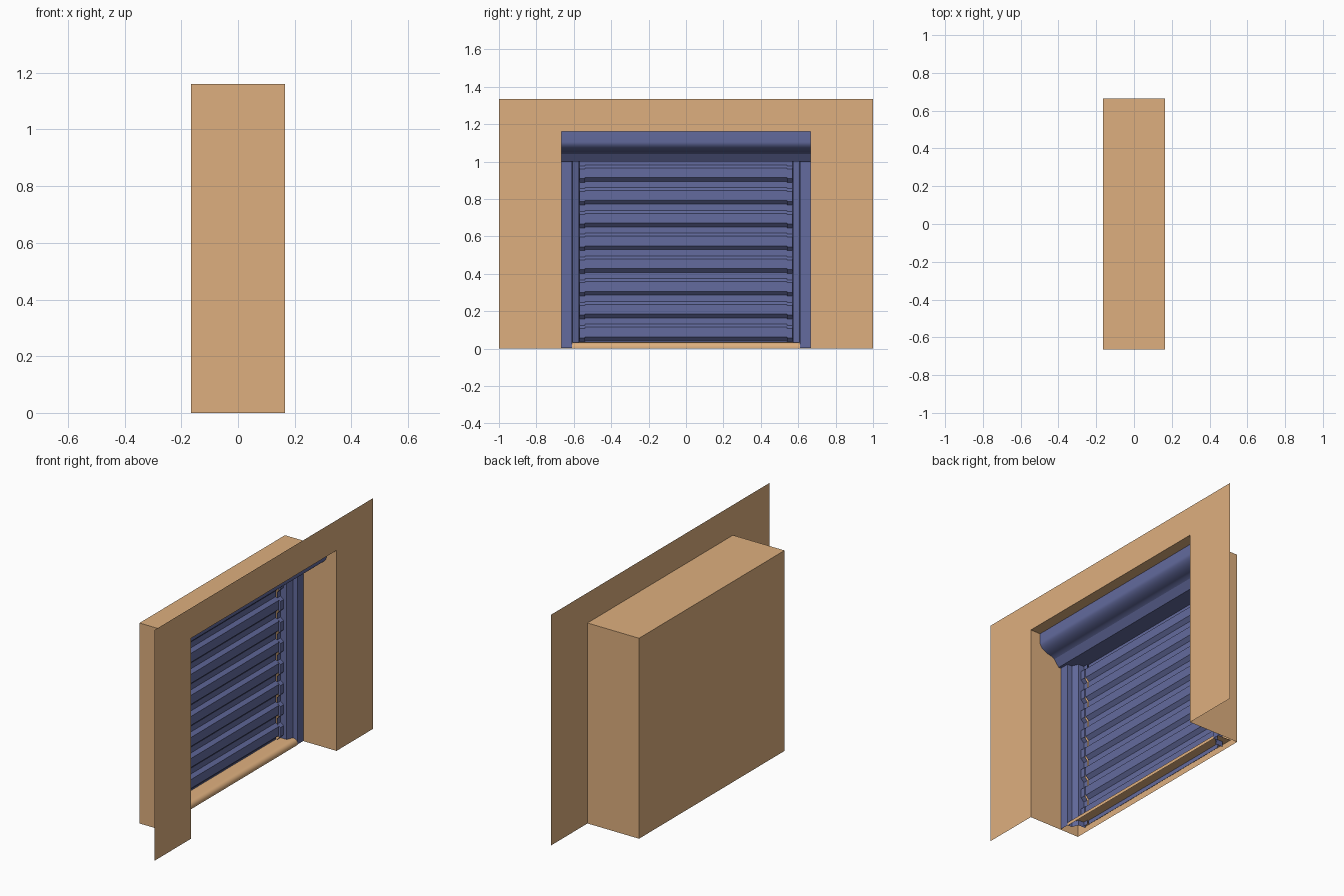
import bpy
from math import sin, cos, radians

cube = bpy.data.objects.get("Cube")
if cube:
    bpy.data.objects.remove(cube, do_unlink=True)


def material(name, rgb):
    m = bpy.data.materials.new(name)
    m.use_nodes = True
    m.diffuse_color = (*rgb, 1)
    m.node_tree.nodes["Principled BSDF"].inputs["Base Color"].default_value = (*rgb, 1)
    return m


TAN = material("tan_plaster", (0.73, 0.43, 0.21))
BLUE = material("slate_blue_metal", (0.125, 0.147, 0.342))


def build(name, verts, faces, mat, smooth=False):
    mesh = bpy.data.meshes.new(name)
    mesh.from_pydata(verts, [], faces)
    mesh.materials.append(mat)
    obj = bpy.data.objects.new(name, mesh)
    bpy.context.collection.objects.link(obj)
    if smooth:
        bpy.ops.object.select_all(action='DESELECT')
        obj.select_set(True)
        bpy.context.view_layer.objects.active = obj
        bpy.ops.object.shade_smooth_by_angle(angle=radians(35))
    return obj


def sweep(name, profile, start, end, mat, along="y", smooth=False):
    """Open sheet: an (x, z) profile swept along y, or an (x, y) profile along z."""
    def place(p, t):
        return (p[0], t, p[1]) if along == "y" else (p[0], p[1], t)
    n = len(profile)
    verts = [place(p, t) for t in (start, end) for p in profile]
    faces = [(i, i + 1, n + i + 1, n + i) for i in range(n - 1)]
    return build(name, verts, faces, mat, smooth)


FRONT, BACK = 0.165, -0.165
HALF, TOP = 0.665, 1.16          # recess half width and height
WALL, WALL_TOP = 1.0, 1.335      # facade half width and height

# Facade sheet with the opening
outline = [(-WALL, 0), (-HALF, 0), (-HALF, TOP), (HALF, TOP),
           (HALF, 0), (WALL, 0), (WALL, WALL_TOP), (-WALL, WALL_TOP)]
build("facade", [(FRONT, y, z) for y, z in outline],
      [(0, 1, 2, 7), (7, 2, 3, 6), (3, 4, 5, 6)], TAN)

# Recess box, open at the front and bottom
sweep("recess_walls", [(FRONT, HALF), (BACK, HALF), (BACK, -HALF), (FRONT, -HALF)],
      0, TOP, TAN, along="z")
sweep("recess_ceiling", [(BACK, TOP), (FRONT, TOP)], -HALF, HALF, TAN)

# Rounded sill
nose = [(-0.07 + 0.025 * sin(radians(a)), 0.008 + 0.025 * cos(radians(a)))
        for a in range(0, 91, 15)]
sweep("sill", [(BACK, 0.036)] + nose + [(-0.045, 0)], -0.61, 0.61, TAN, smooth=True)

# Shutter box: rounded hood, lip and flat underside
hood = [(0.1 * sin(radians(a)), 1.105 + 0.055 * cos(radians(a)))
        for a in range(90, 176, 8)]
sweep("shutter_hood", [(0.1, TOP)] + hood + [(0, 1.04)],
      -HALF, HALF, BLUE, smooth=True)
sweep("hood_lip", [(0, 1.04), (-0.03, 1.0), (BACK, 1.0)], -HALF, HALF, BLUE)

# Stepped side guides
guide = [(-0.045, HALF), (-0.045, 0.61), (-0.075, 0.608), (-0.09, 0.572), (-0.14, 0.57)]
for side, sign in (("left", 1), ("right", -1)):
    points = [(x, sign * y) for x, y in guide]
    if sign > 0:
        points.reverse()
    sweep("guide_" + side, points, 0.003, 1.0, BLUE, along="z")


# Corrugated slats, listed from the top down
def slat_profile(dx=0, dz=0):
    out, back = -0.115 + dx, -0.135 + dx
    pts = [(back, 1.0)]
    for k in range(7, -1, -1):
        c = 0.053 + 0.1217 * k + dz
        pts += [(back, c + 0.078), (out, c + 0.062), (out, c + 0.01), (back, c - 0.01)]
    return pts + [(back, 0.01)]


sweep("slats", slat_profile(), -0.54, 0.54, BLUE)

# Slat end clips stand slightly proud of the slats
for side, sign in (("left", 1), ("right", -1)):
    lo, hi = sorted((sign * 0.54, sign * 0.57))
    sweep("slat_clips_" + side, slat_profile(0.008, -0.006), lo, hi, BLUE)
